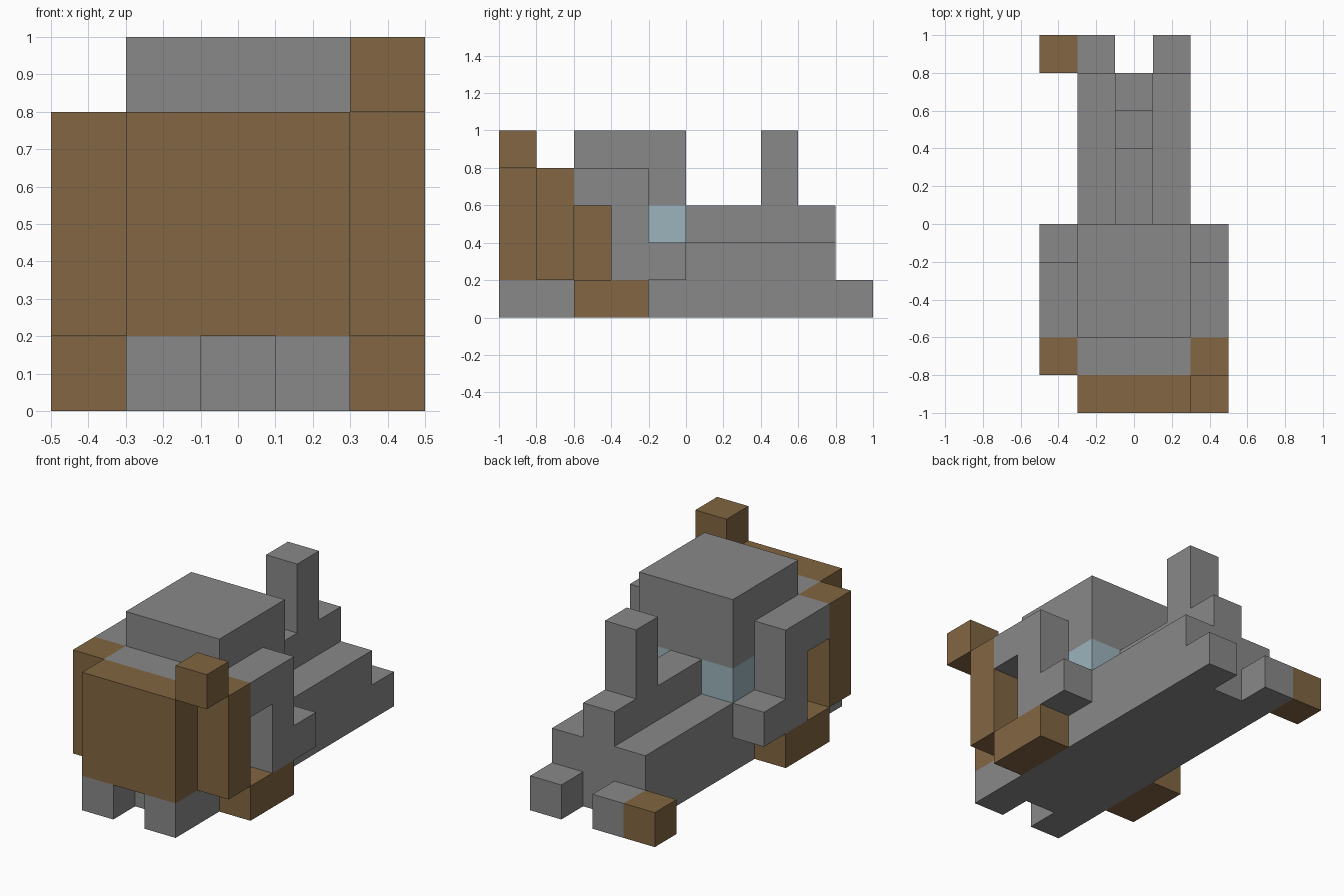
import bpy
import bmesh
from mathutils import Vector

cube = bpy.data.objects.get("Cube")
if cube:
    bpy.data.objects.remove(cube, do_unlink=True)


def make_material(name, rgb):
    mat = bpy.data.materials.new(name)
    mat.use_nodes = True
    colour = (*rgb, 1.0)
    mat.diffuse_color = colour
    mat.node_tree.nodes["Principled BSDF"].inputs["Base Color"].default_value = colour
    return mat


GREY = make_material("stone_grey", (0.25, 0.25, 0.25))
BROWN = make_material("earth_brown", (0.223, 0.133, 0.054))
GLASS = make_material("pale_blue_glass", (0.335, 0.456, 0.503))


def block(name, mat, x, y, z, mirror=False):
    """Flat-faced box between the given (low, high) ranges."""
    low, high = (Vector(p) for p in zip(x, y, z))
    bm = bmesh.new()
    bmesh.ops.create_cube(bm, size=1)
    for v in bm.verts:
        v.co = [c + s * d for c, s, d in zip((low + high) / 2, v.co, high - low)]
    mesh = bpy.data.meshes.new(name)
    bm.to_mesh(mesh)
    bm.free()
    mesh.materials.append(mat)
    obj = bpy.data.objects.new(name, mesh)
    bpy.context.collection.objects.link(obj)
    if mirror:
        obj.modifiers.new("Mirror", "MIRROR").use_axis[0] = True
    return obj


WIDE = (-0.3, 0.3)    # hull width
SLIM = (-0.1, 0.1)    # centre line width
INNER = (0.1, 0.3)    # feet, inside the hull width
OUTER = (0.3, 0.5)    # side pods, outside the hull

# Hull
block("chassis", GREY, WIDE, (-0.8, 0.8), (0, 0.2))
block("rear_deck", GREY, WIDE, (-0.4, 0.8), (0.2, 0.4))
block("spine", GREY, SLIM, (0, 0.8), (0.4, 0.6))
block("chimney", GREY, SLIM, (0.4, 0.6), (0.6, 1))

# Feet at both ends
block("front_feet", GREY, INNER, (-1, -0.8), (0, 0.2), mirror=True)
block("rear_feet", GREY, INNER, (0.8, 1), (0, 0.2), mirror=True)
block("rear_foot_tip", BROWN, (-0.5, -0.3), (0.8, 1), (0, 0.2))

# Cabin
block("front_panel", BROWN, WIDE, (-1, -0.8), (0.2, 0.8))
block("cabin_front", GREY, WIDE, (-0.8, -0.6), (0.2, 0.8))
block("cabin_core", BROWN, WIDE, (-0.6, -0.4), (0.2, 0.6))
block("cabin_middle", GREY, WIDE, (-0.4, -0.2), (0.4, 0.6))
block("cabin_window", GLASS, WIDE, (-0.2, 0), (0.4, 0.6))
block("cabin_top", GREY, WIDE, (-0.6, 0), (0.6, 1))
block("corner_lamp", BROWN, OUTER, (-1, -0.8), (0.8, 1))

# Side pods
block("side_columns", BROWN, OUTER, (-0.8, -0.6), (0.2, 0.8), mirror=True)
block("side_lintels", GREY, OUTER, (-0.6, -0.4), (0.6, 0.8), mirror=True)
block("side_posts", GREY, OUTER, (-0.4, -0.2), (0.2, 0.8), mirror=True)
block("side_arms", GREY, OUTER, (-0.2, 0), (0.2, 0.4), mirror=True)
block("side_steps", BROWN, OUTER, (-0.6, -0.2), (0, 0.2), mirror=True)
